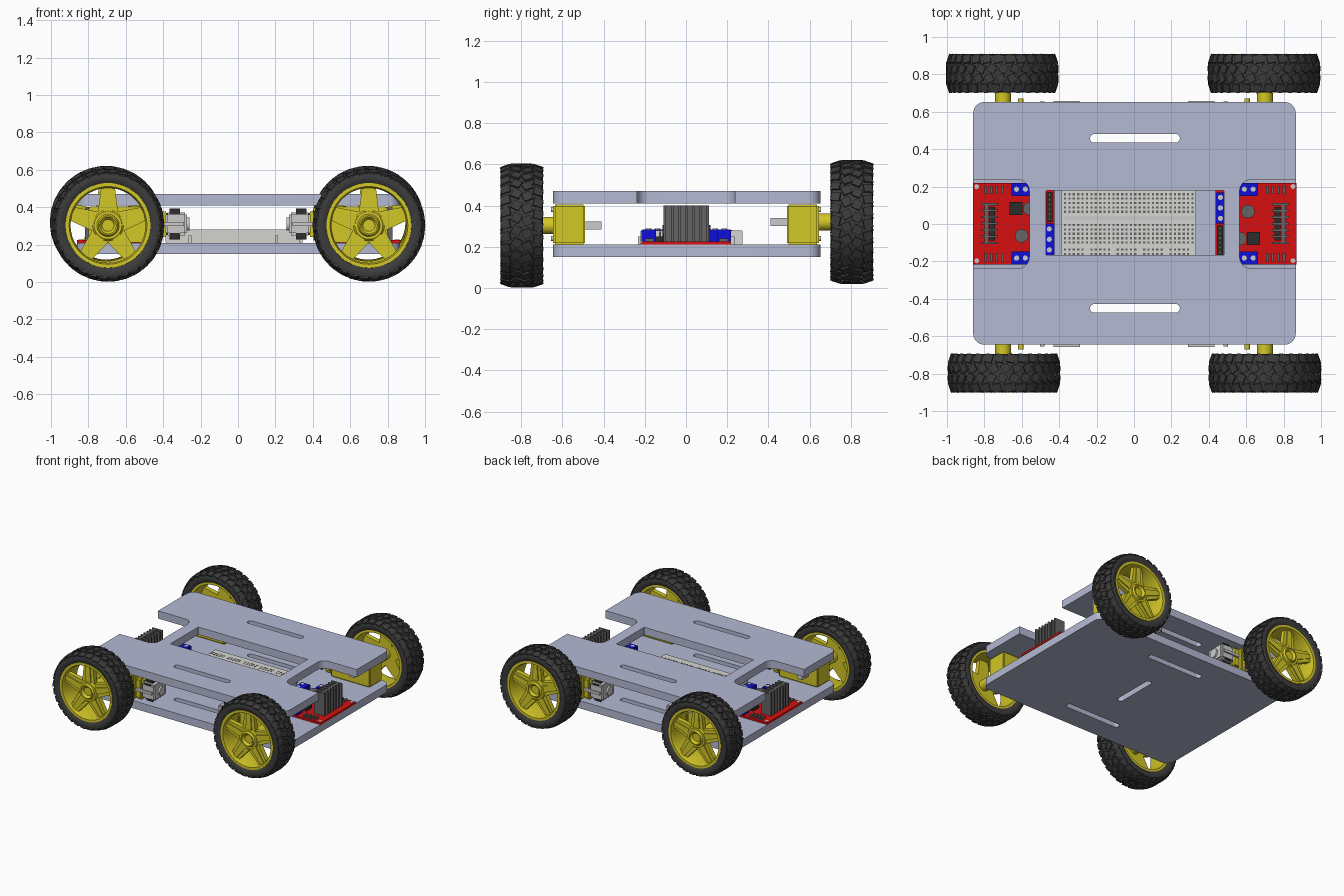
import bpy, bmesh, math
from mathutils import Matrix, Vector

if "Cube" in bpy.data.objects:
    bpy.data.objects.remove(bpy.data.objects["Cube"])

COLOURS = {
    "plate_lavender": (0.46, 0.49, 0.65),
    "tyre_black": (0.045, 0.045, 0.045),
    "hub_yellow": (0.65, 0.57, 0.02),
    "board_red": (0.68, 0.005, 0.005),
    "terminal_blue": (0.005, 0.005, 0.68),
    "heatsink_grey": (0.13, 0.13, 0.13),
    "metal_silver": (0.6, 0.6, 0.6),
    "breadboard_white": (0.66, 0.66, 0.64),
    "chip_black": (0.025, 0.025, 0.025),
}
MATS = []
for label, rgb in COLOURS.items():
    m = bpy.data.materials.new(label)
    m.use_nodes = True
    m.diffuse_color = (*rgb, 1)
    shader = m.node_tree.nodes["Principled BSDF"]
    shader.inputs["Base Color"].default_value = (*rgb, 1)
    shader.inputs["Roughness"].default_value = 0.6
    MATS.append(m)
PLATE, TYRE, YELLOW, RED, BLUE, GREY, SILVER, WHITE, BLACK = range(len(MATS))


# ---- helpers ----
def place(name, mesh, loc=(0, 0, 0), turn=0):
    ob = bpy.data.objects.new(name, mesh)
    ob.location = loc
    ob.rotation_euler.z = turn
    bpy.context.collection.objects.link(ob)
    return ob


def finish(bm, name):
    bmesh.ops.recalc_face_normals(bm, faces=bm.faces)
    mesh = bpy.data.meshes.new(name)
    bm.to_mesh(mesh)
    bm.free()
    for m in MATS:
        mesh.materials.append(m)
    mesh.shade_smooth()
    mesh.set_sharp_from_angle(angle=math.radians(35))
    return mesh


def paint(verts, mat):
    for f in {f for v in verts for f in v.link_faces}:
        f.material_index = mat


def box(bm, x, y, z, mat, bevel=0.0):
    """Box from (min, max) ranges."""
    size = [r[1] - r[0] for r in (x, y, z)]
    mid = [(r[0] + r[1]) / 2 for r in (x, y, z)]
    mtx = Matrix.Translation(mid) @ Matrix.Diagonal((*size, 1))
    verts = bmesh.ops.create_cube(bm, size=1, matrix=mtx)["verts"]
    paint(verts, mat)
    if bevel:
        edges = list({e for v in verts for e in v.link_edges})
        res = bmesh.ops.bevel(bm, geom=edges, offset=bevel, segments=2, affect='EDGES')
        for f in res["faces"]:
            f.material_index = mat


def cyl(bm, mid, r, depth, mat, axis='Z', sides=24):
    rot = {'Z': Matrix(), 'X': Matrix.Rotation(math.pi / 2, 4, 'Y'),
           'Y': Matrix.Rotation(math.pi / 2, 4, 'X')}[axis]
    res = bmesh.ops.create_cone(bm, cap_ends=True, segments=sides, radius1=r, radius2=r,
                                depth=depth, matrix=Matrix.Translation(mid) @ rot)
    paint(res["verts"], mat)


def lathe(bm, profile, mat, sides=60):
    """Closed (radius, y) profile turned about the y axis."""
    rings = []
    for i in range(sides):
        a = math.tau * i / sides
        rings.append([bm.verts.new((r * math.sin(a), y, r * math.cos(a))) for r, y in profile])
    n = len(profile)
    for i in range(sides):
        p, q = rings[i], rings[(i + 1) % sides]
        for j in range(n):
            k = (j + 1) % n
            bm.faces.new((p[j], p[k], q[k], q[j])).material_index = mat


def fillet(corners):
    """Outline with rounded corners from (x, y, radius) points."""
    out = []
    for i, (x, y, r) in enumerate(corners):
        p = Vector((x, y))
        a = (Vector(corners[i - 1][:2]) - p).normalized()
        b = (Vector(corners[(i + 1) % len(corners)][:2]) - p).normalized()
        if r == 0:
            out.append(p)
            continue
        centre = p + (a + b) * r
        for k in range(9):
            t = k / 8 * math.pi / 2
            out.append(centre - b * r * math.cos(t) - a * r * math.sin(t))
    return out


def rect(x0, x1, y0, y1, r):
    return fillet([(x0, y0, r), (x1, y0, r), (x1, y1, r), (x0, y1, r)])


def sheet(name, outlines, z0, z1):
    """Flat sheet whose inner outlines become holes."""
    cu = bpy.data.curves.new(name, 'CURVE')
    cu.dimensions, cu.fill_mode, cu.extrude = '2D', 'BOTH', (z1 - z0) / 2
    for pts in outlines:
        s = cu.splines.new('POLY')
        s.points.add(len(pts) - 1)
        s.use_cyclic_u = True
        for sp, p in zip(s.points, pts):
            sp.co = (p.x, p.y, 0, 1)
    tmp = place(name + "_outline", cu)
    graph = bpy.context.evaluated_depsgraph_get()
    raw = bpy.data.meshes.new_from_object(tmp.evaluated_get(graph))
    bpy.data.objects.remove(tmp)
    bm = bmesh.new()
    bm.from_mesh(raw)
    bmesh.ops.remove_doubles(bm, verts=bm.verts, dist=1e-5)
    for f in bm.faces:
        f.material_index = PLATE
    place(name, finish(bm, name), (0, 0, (z0 + z1) / 2))


# ---- chassis plates ----
X0, X1, Y0, Y1 = -0.86, 0.865, -0.645, 0.652
slots = [rect(-0.235, 0.245, y, y + 0.046, 0.0225) for y in (-0.474, 0.435)]
sheet("lower_plate", [rect(X0, X1, Y0, Y1, 0.06), *slots,
                      rect(-0.022, 0.024, -0.17, 0.18, 0.022)], 0.15, 0.21)
N, R = 0.237, 0.06
upper = fillet([(X0, Y0, R), (X1, Y0, R), (X1, -N, 0), (0.565, -N, R), (0.565, N, R), (X1, N, 0),
                (X1, Y1, R), (X0, Y1, R), (X0, N, 0), (-0.56, N, R), (-0.56, -N, R), (X0, -N, 0)])
sheet("upper_plate", [upper, *slots, rect(-0.47, 0.48, -0.167, 0.178, 0.003)], 0.41, 0.47)

# ---- wheel: tyre, tread, rim and spokes, outer face towards -y ----
bm = bmesh.new()
half = [(0.222, 0.088), (0.24, 0.1), (0.262, 0.103), (0.279, 0.097), (0.288, 0.075), (0.291, 0.03)]
lathe(bm, half + [(r, -y) for r, y in reversed(half)], TYRE)
STEPS = 30
for i in range(STEPS):
    for side in (-1, 1):
        # slanted centre lugs and wrapped shoulder lugs
        for y, r, w, tilt, skew, shift in ((0.026, 0.29, 0.044, 0, 0.45, 0), (0.077, 0.282, 0.046, 0.33, -0.2, 0.5)):
            a = math.tau * (i + shift + side * 0.12) / STEPS
            mtx = (Matrix.Rotation(a, 4, 'Y') @ Matrix.Translation((0, side * y, r))
                   @ Matrix.Rotation(-side * tilt, 4, 'X') @ Matrix.Rotation(side * skew, 4, 'Z')
                   @ Matrix.Diagonal((0.043, w, 0.02, 1)))
            paint(bmesh.ops.create_cube(bm, size=1, matrix=mtx)["verts"], TYRE)
lathe(bm, [(0.227, -0.094), (0.229, -0.085), (0.226, 0.09), (0.208, 0.09), (0.2, -0.07), (0.208, -0.094)], YELLOW)
lathe(bm, [(0.03, -0.07), (0.045, -0.09), (0.052, -0.09), (0.06, -0.076), (0.074, -0.076),
           (0.083, -0.066), (0.083, -0.03), (0.03, -0.03)], YELLOW, 40)
cyl(bm, (0, 0.018, 0), 0.042, 0.18, YELLOW, 'Y')
for i in range(5):
    turn = Matrix.Rotation(math.tau * i / 5, 4, 'Y')
    for inner, outer, front, back in ((0.055, 0.036, -0.066, -0.03), (0.026, 0.016, -0.074, -0.06)):
        pts = [(-inner, 0.06), (inner, 0.06), (outer, 0.212), (-outer, 0.212)]
        f0 = [bm.verts.new(turn @ Vector((x, front, z))) for x, z in pts]
        f1 = [bm.verts.new(turn @ Vector((x, back, z))) for x, z in pts]
        faces = [f0, f1] + [(f0[k], f0[k - 1], f1[k - 1], f1[k]) for k in range(4)]
        for vs in faces:
            bm.faces.new(vs).material_index = YELLOW
wheel = finish(bm, "wheel")
for name, x, y, z in (("front_right_wheel", -0.695, -0.797, 0.303), ("front_left_wheel", 0.7, -0.797, 0.303),
                      ("back_right_wheel", -0.705, 0.805, 0.32), ("back_left_wheel", 0.695, 0.805, 0.32)):
    place(name, wheel, (x, y, z), math.pi if y > 0 else 0)

# ---- gear motors, one per corner ----
for sx, sy, name in ((-1, -1, "front_right_motor"), (1, -1, "front_left_motor"),
                     (-1, 1, "back_right_motor"), (1, 1, "back_left_motor")):
    bm = bmesh.new()
    az = 0.303 if sy < 0 else 0.32
    box(bm, (0.46, 0.8), (0.49, 0.645), (0.211, 0.405), YELLOW, 0.008)
    box(bm, (0.385, 0.46), (0.5, 0.635), (0.222, 0.396), YELLOW, 0.02)
    cyl(bm, (0.7, 0.665, az), 0.042, 0.07, YELLOW, 'Y')
    cyl(bm, (0.605, 0.655, 0.31), 0.015, 0.03, YELLOW, 'Y', 12)
    box(bm, (0.678, 0.722), (0.41, 0.5), (az - 0.02, az + 0.02), SILVER)
    box(bm, (0.285, 0.39), (0.495, 0.64), (0.228, 0.394), BLACK, 0.025)
    box(bm, (0.272, 0.388), (0.492, 0.645), (0.25, 0.372), SILVER, 0.012)
    cyl(bm, (0.268, 0.568, 0.31), 0.035, 0.02, SILVER, 'X')
    box(bm, (0.29, 0.43), (0.64, 0.657), (0.3, 0.32), SILVER)
    for z in (0.24, 0.38):
        cyl(bm, (0.49, 0.648, z), 0.012, 0.014, SILVER, 'Y', 12)
    bmesh.ops.scale(bm, vec=(sx, sy, 1), verts=bm.verts)
    place(name, finish(bm, name))

# ---- motor driver boards, outer edge towards -x ----
bm = bmesh.new()
H = 0.2175
T = 0.225
box(bm, (-H, H), (-H, H), (0.21, T), RED)
box(bm, (-0.157, -0.135), (-0.11, 0.11), (T, 0.4), GREY)
for i in range(7):
    y = -0.104 + i * 0.0347
    box(bm, (-0.175, -0.085), (y - 0.006, y + 0.006), (T, 0.4), GREY)
box(bm, (-0.13, -0.1), (-0.09, 0.09), (T, 0.3), BLACK)
for s in (-1, 1):
    box(bm, (-0.012, 0.088), sorted((s * 0.148, s * H)), (T, 0.285), BLUE, 0.004)
    for x in (0.015, 0.062):
        cyl(bm, (x, s * 0.184, 0.285), 0.014, 0.008, SILVER, sides=12)
    for i in range(4):
        x = -0.15 + i * 0.03
        box(bm, (x - 0.007, x + 0.007), (s * 0.18 - 0.022, s * 0.18 + 0.022), (T, 0.24), GREY)
    for x in (-0.198, 0.198):
        cyl(bm, (x, s * 0.198, T), 0.013, 0.006, SILVER, sides=12)
box(bm, (0.14, H), (-0.167, 0), (T, 0.285), BLUE, 0.004)
box(bm, (0.175, 0.208), (0.01, 0.17), (T, 0.25), BLACK)
for i in range(6):
    cyl(bm, (0.192, 0.025 + i * 0.026, 0.26), 0.005, 0.03, SILVER, sides=8)
for i in range(3):
    cyl(bm, (0.19, -0.14 + i * 0.056, 0.285), 0.014, 0.008, SILVER, sides=12)
box(bm, (-0.022, 0.048), (0.045, 0.115), (T, 0.262), BLACK)
for x, y in ((0.042, -0.065), (0.085, 0.08)):
    cyl(bm, (x, y, 0.265), 0.036, 0.08, GREY)
driver = finish(bm, "motor_driver")
place("right_motor_driver", driver, (-0.643, 0.002, 0))
place("left_motor_driver", driver, (0.652, 0.002, 0), math.pi)

# ---- breadboard with rows of contact holes and power rails ----
bm = bmesh.new()
CX, CY, P = -0.028, 0.03, 0.0235
box(bm, (CX - 0.36, CX + 0.36), (CY - 0.25, CY + 0.245), (0.21, 0.28), WHITE, 0.003)
box(bm, (CX - 0.35, CX + 0.35), (CY - 0.012, CY + 0.012), (0.28, 0.281), SILVER)
for x in (-0.256, 0.205):
    box(bm, (x - 0.008, x + 0.008), (CY - 0.262, CY - 0.25), (0.21, 0.25), WHITE)
box(bm, (CX + 0.36, CX + 0.372), (0.215, 0.235), (0.21, 0.25), WHITE)
rows = [1.5 + k for k in range(5)] + [7.1, 8.1]
for row in rows:
    for col in range(30):
        if row > 7 and col % 6 == 5:
            continue
        x = CX + (col - 14.5) * P
        for s in (-1, 1):
            y = CY + s * row * P
            box(bm, (x - 0.006, x + 0.006), (y - 0.006, y + 0.006), (0.279, 0.2815), GREY)
place("breadboard", finish(bm, "breadboard"))
